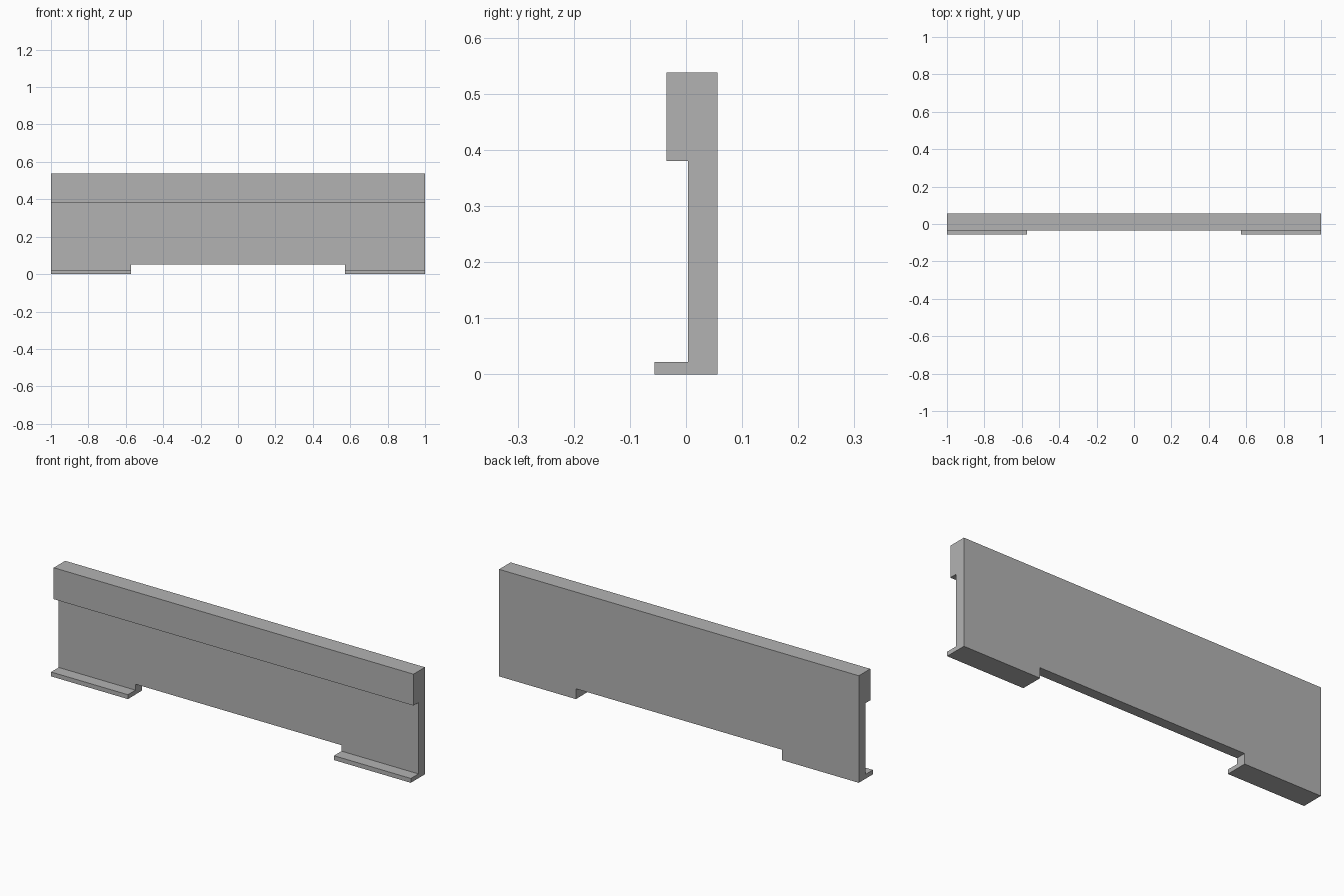
import bpy
import bmesh

cube = bpy.data.objects.get("Cube")
if cube:
    bpy.data.objects.remove(cube, do_unlink=True)

grey = bpy.data.materials.new("plain grey")
grey.use_nodes = True
colour = (0.45, 0.45, 0.45, 1)
grey.diffuse_color = colour
grey.node_tree.nodes["Principled BSDF"].inputs["Base Color"].default_value = colour


def extruded_profile(name, points, half_width):
    """Sweep a closed (y, z) profile along x, centred on x = 0."""
    bm = bmesh.new()
    face = bm.faces.new([bm.verts.new((-half_width, y, z)) for y, z in points])
    sweep = bmesh.ops.extrude_face_region(bm, geom=[face])
    verts = [v for v in sweep["geom"] if isinstance(v, bmesh.types.BMVert)]
    bmesh.ops.translate(bm, verts=verts, vec=(2 * half_width, 0, 0))
    bmesh.ops.recalc_face_normals(bm, faces=bm.faces)
    mesh = bpy.data.meshes.new(name)
    bm.to_mesh(mesh)
    bm.free()
    mesh.materials.append(grey)
    obj = bpy.data.objects.new(name, mesh)
    bpy.context.collection.objects.link(obj)
    return obj


# Panel with a thick top rail and a thin foot lip
back, face, rail, lip = 0.056, 0.004, -0.035, -0.056
top, rail_bottom, lip_top, notch_top = 0.538, 0.38, 0.022, 0.052
panel = extruded_profile("panel", [
    (back, 0), (back, top), (rail, top), (rail, rail_bottom),
    (face, rail_bottom), (face, lip_top), (lip, lip_top), (lip, 0)], 1)

# Central notch that leaves two feet
cutter = extruded_profile("notch_cutter", [
    (-0.2, -0.1), (0.2, -0.1), (0.2, notch_top), (-0.2, notch_top)], 0.573)
cutter.hide_render = True

notch = panel.modifiers.new("notch", 'BOOLEAN')
notch.operation = 'DIFFERENCE'
notch.solver = 'EXACT'
notch.object = cutter
bpy.context.view_layer.objects.active = panel
panel.select_set(True)
bpy.ops.object.modifier_apply(modifier=notch.name)
bpy.data.objects.remove(cutter, do_unlink=True)
